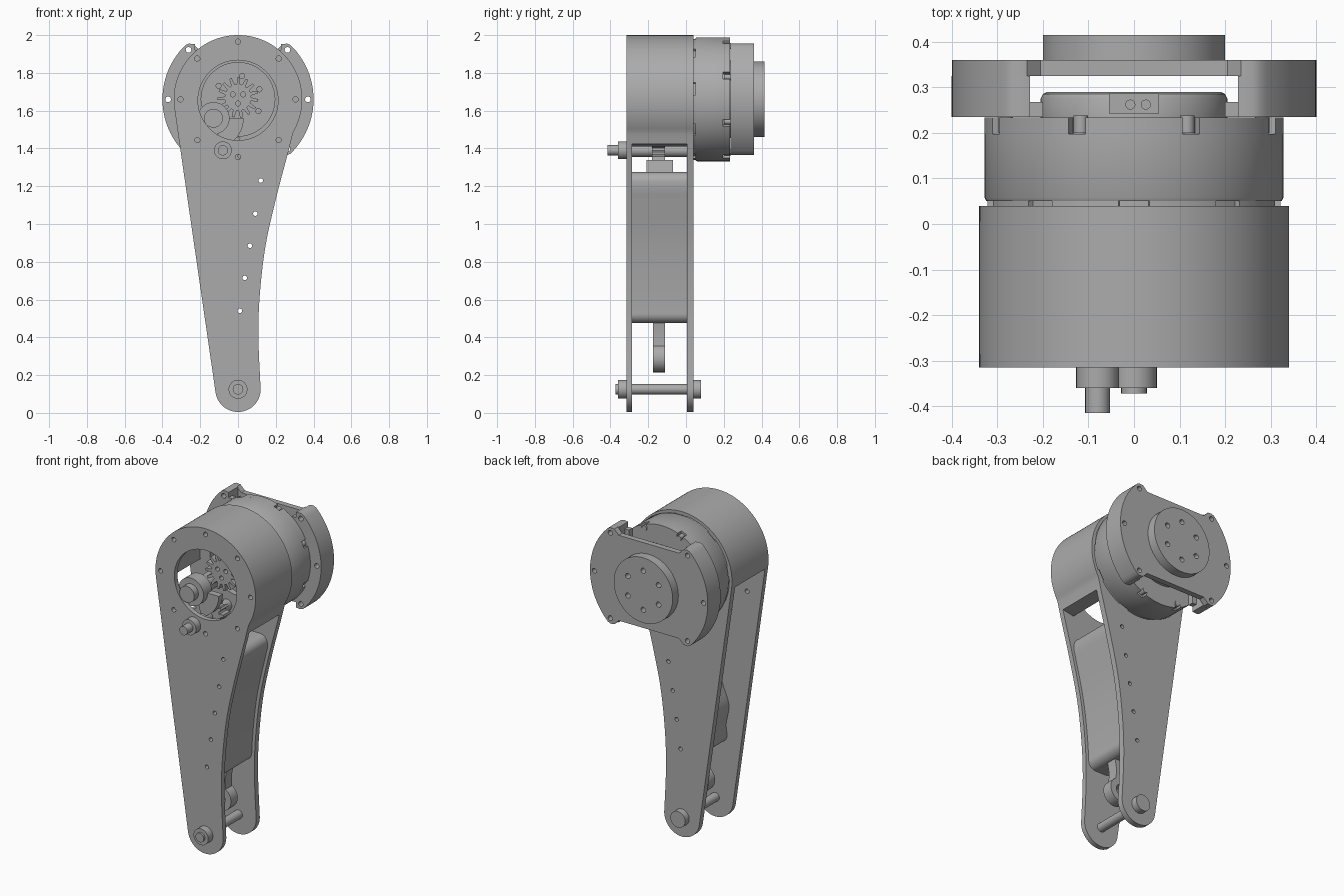
import bpy, bmesh
from math import sin, cos, pi, radians
from mathutils import Vector, Matrix

if "Cube" in bpy.data.objects:
    bpy.data.objects.remove(bpy.data.objects["Cube"], do_unlink=True)

grey = bpy.data.materials.new("machined grey")
grey.use_nodes = True
COLOR = (0.41, 0.41, 0.41, 1)
grey.diffuse_color = COLOR
grey.node_tree.nodes["Principled BSDF"].inputs["Base Color"].default_value = COLOR

HUB = 1.66       # height of the motor axis
FOOT = 0.125     # height of the lower axle
FRONT, INNER_F, INNER_B, BACK = -0.315, -0.285, 0.005, 0.04


def finish(ob):
    ob.data.materials.clear()
    ob.data.materials.append(grey)
    bpy.ops.object.select_all(action='DESELECT')
    ob.select_set(True)
    bpy.context.view_layer.objects.active = ob
    bpy.ops.object.shade_smooth_by_angle(angle=radians(30))
    return ob


def arc(cx, cz, r, a0, a1, n=48):
    return [(cx + r * cos(radians(a0 + (a1 - a0) * i / n)),
             cz + r * sin(radians(a0 + (a1 - a0) * i / n))) for i in range(n + 1)]


def circle(cx, cz, r, n=32):
    return arc(cx, cz, r, 0, 360, n)[:-1]


def ring_of(cx, cz, r, count, hole, start=0):
    return [circle(x, z, hole, 16) for x, z in
            arc(cx, cz, r, start, start + 360, count)[:-1]]


def slab(name, loops, y0, y1):
    """Extrude x-z outlines (first is the outside, the rest are holes) from y0 to y1."""
    cu = bpy.data.curves.new(name, 'CURVE')
    cu.dimensions = '2D'
    cu.fill_mode = 'BOTH'
    cu.extrude = (y1 - y0) / 2
    for loop in loops:
        sp = cu.splines.new('POLY')
        sp.points.add(len(loop) - 1)
        for p, (x, z) in zip(sp.points, loop):
            p.co = (x, z, 0, 1)
        sp.use_cyclic_u = True
    tmp = bpy.data.objects.new(name + "_outline", cu)
    bpy.context.collection.objects.link(tmp)
    dg = bpy.context.evaluated_depsgraph_get()
    me = bpy.data.meshes.new_from_object(tmp.evaluated_get(dg))
    bpy.data.objects.remove(tmp, do_unlink=True)
    me.transform(Matrix.Translation((0, (y0 + y1) / 2, 0)) @ Matrix.Rotation(pi / 2, 4, 'X'))
    bm = bmesh.new()
    bm.from_mesh(me)
    bmesh.ops.remove_doubles(bm, verts=bm.verts, dist=1e-5)
    bmesh.ops.recalc_face_normals(bm, faces=bm.faces)
    bm.to_mesh(me)
    bm.free()
    ob = bpy.data.objects.new(name, me)
    bpy.context.collection.objects.link(ob)
    return finish(ob)


def turned(name, profile, cx, cz, steps=64):
    """Revolve (radius, y) points around an axis along y."""
    bm = bmesh.new()
    vs = [bm.verts.new((r, y, 0)) for r, y in profile]
    es = [bm.edges.new(p) for p in zip(vs, vs[1:])]
    bmesh.ops.spin(bm, geom=vs + es, cent=(0, 0, 0), axis=(0, 1, 0), angle=2 * pi, steps=steps)
    bmesh.ops.remove_doubles(bm, verts=bm.verts, dist=1e-5)
    bmesh.ops.recalc_face_normals(bm, faces=bm.faces)
    me = bpy.data.meshes.new(name)
    bm.to_mesh(me)
    bm.free()
    ob = bpy.data.objects.new(name, me)
    ob.location = (cx, 0, cz)
    bpy.context.collection.objects.link(ob)
    return finish(ob)


def toothed(cx, cz, r_in, r_out, teeth):
    pts = []
    for i in range(teeth):
        for f, r in ((0, r_in), (.35, r_in), (.5, r_out), (.8, r_out)):
            a = 2 * pi * (i + f) / teeth
            pts.append((cx + r * cos(a), cz + r * sin(a)))
    return pts


def notched(r, depth, count, half, start):
    """Circle around the hub with square notches in its rim."""
    pts = []
    for i in range(count):
        a = start + 360 * i / count
        pts += arc(0, HUB, r - depth, a - half, a + half, 4)
        pts += arc(0, HUB, r, a + half, a + 360 / count - half, 12)
    return pts


def smooth_path(p, n=8):
    out = []
    for i in range(1, len(p) - 2):
        a, b, c, d = (Vector(q) for q in p[i - 1:i + 3])
        for k in range(n):
            t = k / n
            v = b + (c - a) * t / 2 + (2 * a - 5 * b + 4 * c - d) * t * t / 2 \
                + (3 * b - a - 3 * c + d) * t ** 3 / 2
            out.append((v.x, v.y))
    return out


# Side plates: round head, straight edge on one side, curved edge on the other
curved_edge = smooth_path([(.124, 0), (.119, .14), (.108, .4), (.115, .62), (.145, .88),
                           (.2, 1.13), (.263, 1.37), (.294, 1.49), (.33, 1.6)])
plate = arc(0, HUB, .34, -30, 188.2, 72) + arc(0, FOOT, .12, 188.2, 362, 32) + curved_edge[1:]
line_holes = [circle(x, z, .012, 16) for x, z in
              ((.12, 1.23), (.092, 1.055), (.063, .885), (.036, .715), (.01, .54))]
rim_holes = ring_of(0, HUB, .305, 8, .014)
slab("front_plate", [plate, circle(0, HUB - .005, .212, 48)] + line_holes + rim_holes, FRONT, INNER_F)
slab("back_plate", [plate, circle(0, HUB, .195, 48)] + line_holes + rim_holes, INNER_B, BACK)

# Housing shell between the plates, open at the lower side
lower = [p for p in curved_edge if p[1] > 1.41]
slab("housing_shell", [lower + arc(0, HUB, .34, -30, 188, 72) + arc(0, HUB, .262, 188, -45, 60)
                       + [(.2, 1.41)]], INNER_F, INNER_B)

# Curved spacer block with rounded ends
body = [p for p in curved_edge if .53 < p[1] < 1.22]
outer = [(x - .02, z) for x, z in body]
inner = [(x - .2 + .015 * cos(z * 22), z) for x, z in reversed(body)]
(tx, tz), (bx, bz) = outer[-1], outer[0]
slab("spacer_block", [outer + arc(tx - .05, 1.225, .05, 0, 90, 8) + arc(tx - .13, 1.225, .05, 90, 180, 8)
                      + inner + arc(bx - .12, .525, .05, 180, 270, 8)
                      + arc(bx - .05, .525, .05, 270, 360, 8)] + line_holes, INNER_F, INNER_B)

# Link with an eye hanging below the spacer
slab("link_eye", [arc(0, .29, .075, 120, 420, 40) + [(.035, .42), (.05, .5), (-.05, .5), (-.035, .42)],
                  circle(0, .29, .035)], -.175, -.11)

# Lower axle with stepped heads
turned("lower_axle", [(0, -.372), (.028, -.372), (.028, -.36), (.05, -.36), (.05, FRONT), (.027, FRONT),
                      (.027, BACK), (.05, BACK), (.05, .08), (0, .08)], 0, FOOT, 32)

# Drive shaft, gear and bracket
SX, SZ = -.08, 1.39
turned("drive_shaft", [(0, -.415), (.027, -.415), (.027, -.36), (.047, -.36), (.047, FRONT),
                       (.035, FRONT), (.035, INNER_B), (0, INNER_B)], SX, SZ, 32)
slab("drive_gear", [toothed(SX, SZ, .085, .112, 16)], -.18, -.11)
slab("gear_bracket", [[(-.07, 1.22), (.08, 1.22), (.06, 1.34), (-.03, 1.34)]], -.21, -.07)

# Gear train seen through the front opening
slab("sun_gear", [toothed(0, HUB + .01, .07, .108, 15), *ring_of(0, HUB + .01, .032, 3, .013, 30)],
     -.16, -.08)
turned("sun_shaft", [(0, -.1), (.06, -.1), (.06, BACK), (0, BACK)], 0, HUB + .01, 32)
turned("idler_boss", [(0, -.31), (.05, -.31), (.05, -.27), (.085, -.27), (.085, -.19),
                      (.05, -.19), (.05, BACK), (0, BACK)], -.13, 1.56, 32)
slab("idler_arm", [arc(-.13, 1.56, .16, -75, 0, 16) + arc(-.13, 1.56, .08, 0, -75, 16)], -.23, -.19)
for i, a in enumerate((-30, 25, 80, 145)):
    x, z = arc(0, HUB, .125, a, a, 1)[0]
    slab("motor_face_screw_%d" % i, [circle(x, z, .016, 16)], .025, BACK)

# Motor body with notched rims and rounded rear cap
R = .328
slab("motor_front_rim", [notched(R - .006, .014, 9, 6, 90)], BACK, .054)
turned("motor_body", [(0, .05), (R - .004, .05), (R, .058), (R, .197), (0, .197)], 0, HUB, 96)
slab("motor_rear_rim", [notched(R, .022, 8, 3.5, 22.5)], .197, .234)
turned("motor_rear_cap", [(0, .23), (.205, .23), (.205, .275), (.2, .285), (.19, .29), (0, .29)], 0, HUB)
for i, (x, z) in enumerate(arc(0, HUB, .305, 22.5, 382.5, 8)[:-1]):
    slab("motor_screw_%d" % i, [circle(x, z, .016, 16)], .2, .238)

# Cable connector on top of the cap
slab("connector", [[(-.055, 1.8), (.055, 1.8), (.055, 1.875), (-.055, 1.875)]], .242, .286)
for x in (-.008, .026):
    bpy.ops.mesh.primitive_cylinder_add(vertices=20, radius=.011, depth=.008, location=(x, .262, 1.877))
    bpy.context.object.name = "connector_pin"
    finish(bpy.context.object)

# Rear flange: round sides, flat top and bottom with raised corner lugs
quarter = arc(0, HUB, .4, 0, 46, 16) + [(.26, HUB + .295), (.235, HUB + .292), (.205, HUB + .262)]


def mirror(pts, sx, sz):
    m = [(sx * x, HUB + sz * (z - HUB)) for x, z in pts]
    return m if sx * sz > 0 else m[::-1]


flange = (mirror(quarter, 1, 1) + mirror(quarter, -1, 1)[:-1]
          + mirror(quarter, -1, -1)[1:] + mirror(quarter, 1, -1)[:-1])
bolt_holes = [circle(s * .262, HUB + t * .262, .015, 16) for s in (1, -1) for t in (1, -1)]
side_holes = [circle(s * .37, HUB, .015, 16) for s in (1, -1)]
slab("flange_plate", [flange] + bolt_holes + side_holes, .325, .36)
for side, s in (("left", 1), ("right", -1)):
    half = mirror(quarter[:-2], 1, -1) + quarter[1:-2]
    holes = [h for h in bolt_holes + side_holes if h[0][0] * s > 0]
    wall = [(.228, HUB + .292), (.228, HUB - .292)]
    slab(side + "_flange_leg", [mirror(half + wall, s, 1)] + holes, .235, .325)
    slab(side + "_flange_foot", [mirror([(.2, HUB - .26), (.235, HUB - .26), (.235, HUB + .26),
                                         (.2, HUB + .26)], s, 1)], .235, .268)

# Output disc with a bolt circle
slab("output_disc", [circle(0, HUB, .2, 64)] + ring_of(0, HUB, .12, 6, .016, 30), .36, .415)
